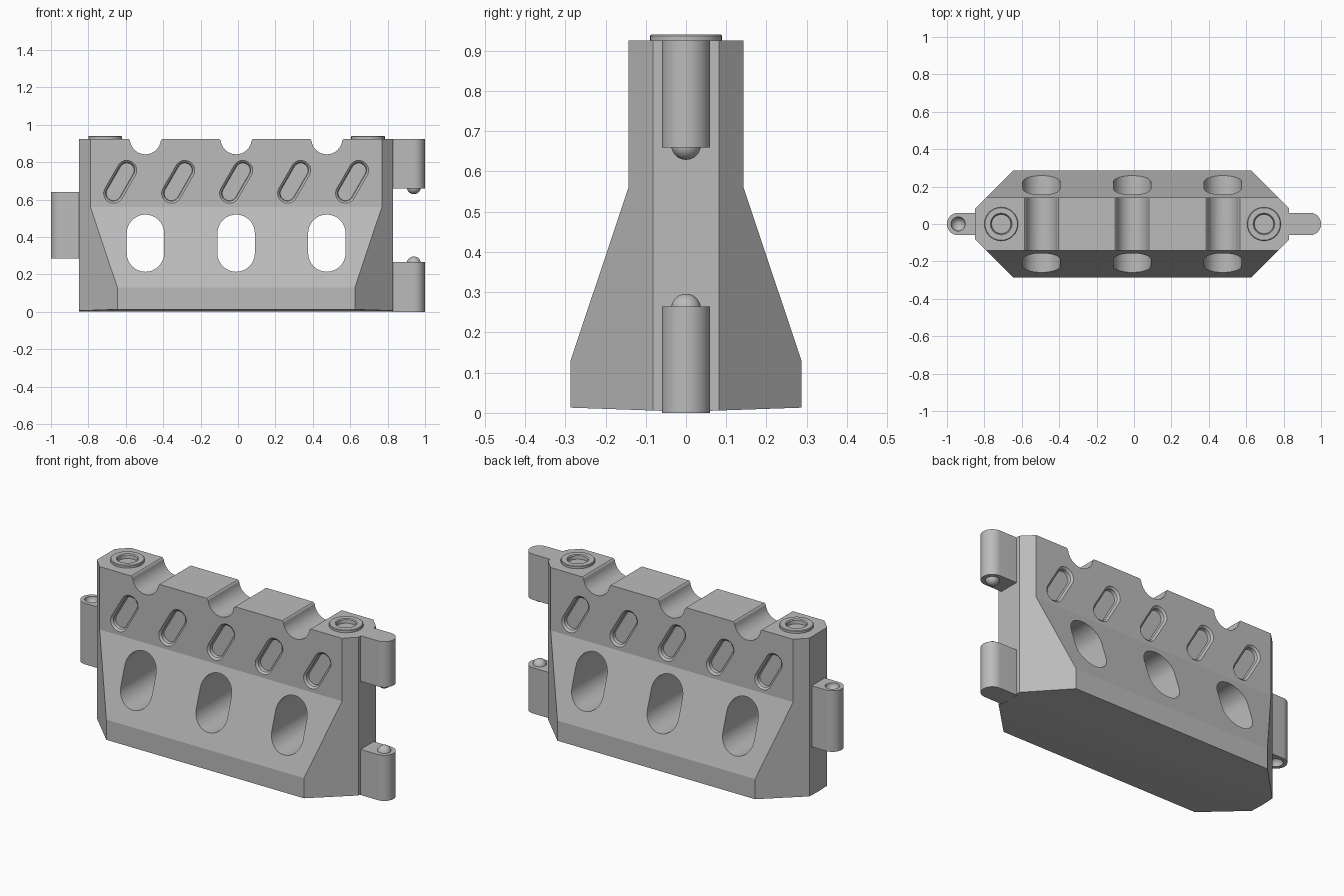
import bpy, bmesh, math
from mathutils import Vector

if "Cube" in bpy.data.objects:
    bpy.data.objects.remove(bpy.data.objects["Cube"])

CX = -0.01                      # middle of the barrier body
plastic = bpy.data.materials.new("grey_plastic")
plastic.diffuse_color = (0.5, 0.5, 0.5, 1)
plastic.use_nodes = True
plastic.node_tree.nodes["Principled BSDF"].inputs["Base Color"].default_value = plastic.diffuse_color


def loft(bm, rings):
    """Skin a list of equal-length point rings and cap both ends."""
    vs = [[bm.verts.new(p) for p in r] for r in rings]
    n = len(rings[0])
    faces = [bm.faces.new((a[i], a[(i + 1) % n], b[(i + 1) % n], b[i]))
             for a, b in zip(vs, vs[1:]) for i in range(n)]
    faces += [bm.faces.new(vs[0]), bm.faces.new(vs[-1])]
    bmesh.ops.recalc_face_normals(bm, faces=faces)


def finish(name, bm):
    mesh = bpy.data.meshes.new(name)
    bm.to_mesh(mesh)
    bm.free()
    mesh.materials.append(plastic)
    ob = bpy.data.objects.new(name, mesh)
    bpy.context.collection.objects.link(ob)
    return ob


def smooth(ob):
    bpy.ops.object.select_all(action='DESELECT')
    ob.select_set(True)
    bpy.context.view_layer.objects.active = ob
    bpy.ops.object.shade_smooth_by_angle(angle=math.radians(14))


def cut(ob, bm):
    """Subtract a bmesh from an object and drop the cutter."""
    tool = finish("cutter", bm)
    tool.hide_render = True
    mod = ob.modifiers.new("cut", 'BOOLEAN')
    mod.operation, mod.solver, mod.object = 'DIFFERENCE', 'EXACT', tool
    bpy.context.view_layer.objects.active = ob
    bpy.ops.object.modifier_apply(modifier=mod.name)
    bpy.data.objects.remove(tool, do_unlink=True)


def stadium(r, half, tilt=0.0, n=16):
    """Upright slot outline, leaning to the right by tilt."""
    pts = []
    for k in range(2):
        for i in range(n + 1):
            a = math.pi * (k + i / n)
            u, v = r * math.cos(a), r * math.sin(a) + (half if k == 0 else -half)
            pts.append((u * math.cos(tilt) + v * math.sin(tilt),
                        -u * math.sin(tilt) + v * math.cos(tilt)))
    return pts


def circle(x, r, z, n=32):
    return [(x + r * math.cos(2 * math.pi * i / n),
             r * math.sin(2 * math.pi * i / n), z) for i in range(n)]


# Body: flared profile swept along x, corners sliced at 45 degrees
bm = bmesh.new()
half = [(0.287, 0.013), (0.287, 0.13), (0.143, 0.56), (0.143, 0.925)]
profile = [(0, 0.003)] + half + [(-y, z) for y, z in reversed(half)]
loft(bm, [[(CX + x, y, z) for y, z in profile] for x in (-0.84, 0.84)])
for sx in (-1, 1):
    for sy in (-1, 1):
        cutres = bmesh.ops.bisect_plane(
            bm, geom=bm.verts[:] + bm.edges[:] + bm.faces[:],
            plane_co=Vector((CX + sx * 0.922, 0, 0)),
            plane_no=Vector((sx, sy, 0)).normalized(), clear_outer=True)
        edges = [e for e in cutres['geom_cut'] if isinstance(e, bmesh.types.BMEdge)]
        bmesh.ops.contextual_create(bm, geom=edges)
bmesh.ops.recalc_face_normals(bm, faces=bm.faces[:])
body = finish("barrier_body", bm)

# Openings: fork holes, top notches, slanted pockets, cap wells
bm = bmesh.new()
for x in (-0.495, CX, 0.475):
    loft(bm, [[(x + u, y, 0.367 + v) for u, v in stadium(0.1, 0.053)]
              for y in (-0.4, 0.4)])
    arc = [(0.083 * math.cos(a), -0.083 * math.sin(a))
           for a in [math.pi * (0.04 + 0.92 * i / 16) for i in range(17)]]
    notch = [(0.091, 0.05), (0.091, 0), (0.086, -0.004)] + arc + \
            [(-0.086, -0.004), (-0.091, 0), (-0.091, 0.05)]
    loft(bm, [[(x + u, y, 0.925 + v) for u, v in notch] for y in (-0.4, 0.4)])
for side in (-1, 1):
    for i in range(-2, 3):
        rings = []
        for r, y in ((0.053, 0.16), (0.053, 0.143), (0.042, 0.133), (0.039, 0.115)):
            rings.append([(CX + i * 0.31 - side * u, side * y, 0.695 + v)
                          for u, v in stadium(r, 0.071, math.radians(30))])
        loft(bm, rings)
for x in (-0.71, 0.695):
    loft(bm, [circle(x, 0.07, z) for z in (0.885, 0.96)])
cut(body, bm)
smooth(body)

# Filler caps: raised rings with a sunken middle
for name, x in (("left_filler_cap", -0.71), ("right_filler_cap", 0.695)):
    bm = bmesh.new()
    loft(bm, [circle(x, r, z) for r, z in
              ((0.075, 0.915), (0.09, 0.915), (0.09, 0.937), (0.087, 0.94),
               (0.058, 0.94), (0.053, 0.935), (0.05, 0.9))])
    smooth(finish(name, bm))


def lug(name, side, z0, z1):
    """Hinge lug with a rounded outer end."""
    bm = bmesh.new()
    plan = [(0.06 * math.sin(a) * -1, 0.06 * math.cos(a))
            for a in [math.pi * i / 20 for i in range(21)]]
    root = 0.825 if side > 0 else 0.845
    pts = [(side * (0.94 - u), v) for u, v in plan]
    pts += [(side * root, -0.06), (side * root, 0.06)]
    loft(bm, [[(x, y, z) for x, y in pts] for z in (z0, z1)])
    return finish(name, bm)


def ball(bm, x, z, r):
    geo = bmesh.ops.create_uvsphere(bm, u_segments=32, v_segments=18, radius=r)
    bmesh.ops.translate(bm, verts=geo['verts'], vec=(x, 0, z))


# Left lug with sockets above and below
socket_lug = lug("socket_lug", -1, 0.285, 0.64)
bm = bmesh.new()
for z in (0.285, 0.64):
    ball(bm, -0.94, z, 0.038)
cut(socket_lug, bm)
smooth(socket_lug)

# Right lugs with ball pins facing each other
for name, z0, z1, zb in (("lower", 0, 0.265, 0.259), ("upper", 0.66, 0.925, 0.666)):
    smooth(lug(name + "_lug", 1, z0, z1))
    bm = bmesh.new()
    ball(bm, 0.94, zb, 0.037)
    smooth(finish(name + "_ball_pin", bm))
